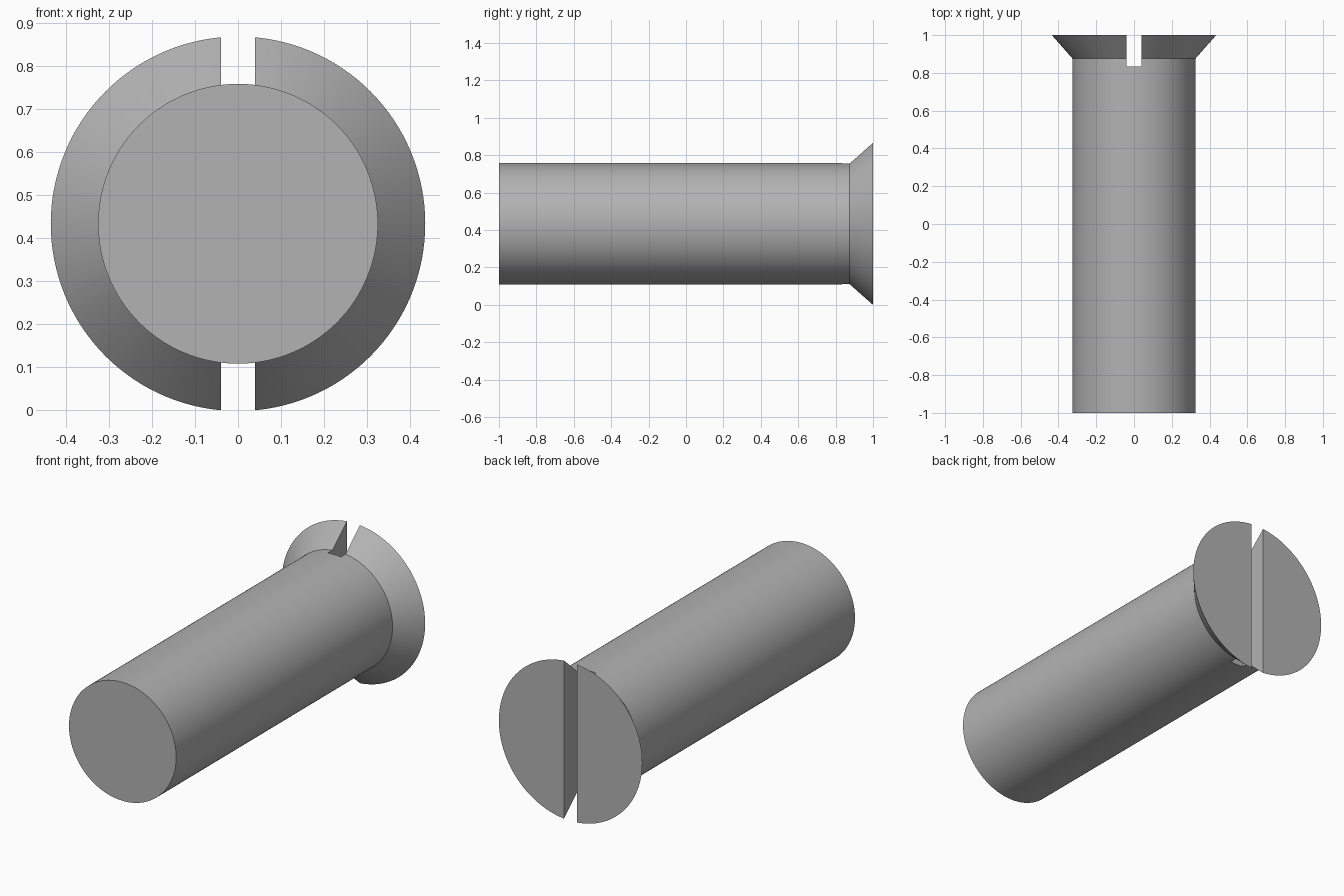
import bpy
import bmesh
from math import radians, tau
from mathutils import Matrix, Vector

CENTRE_Z = 0.433
SEGMENTS = 128

if "Cube" in bpy.data.objects:
    bpy.data.objects.remove(bpy.data.objects["Cube"], do_unlink=True)


def make_material(name, colour):
    mat = bpy.data.materials.new(name)
    mat.use_nodes = True
    mat.diffuse_color = colour
    mat.node_tree.nodes["Principled BSDF"].inputs["Base Color"].default_value = colour
    return mat


def make_object(name, bm):
    bmesh.ops.recalc_face_normals(bm, faces=bm.faces)
    mesh = bpy.data.meshes.new(name)
    bm.to_mesh(mesh)
    bm.free()
    obj = bpy.data.objects.new(name, mesh)
    bpy.context.collection.objects.link(obj)
    return obj


def lathe(name, profile):
    """Turn (radius, y) points around the long axis and cap both ends."""
    bm = bmesh.new()
    rings = []
    for radius, y in profile:
        start = Vector((radius, y, 0))
        rings.append([bm.verts.new(Matrix.Rotation(tau * i / SEGMENTS, 3, "Y") @ start
                                   + Vector((0, 0, CENTRE_Z))) for i in range(SEGMENTS)])
    for a, b in zip(rings, rings[1:]):
        for i in range(SEGMENTS):
            j = (i + 1) % SEGMENTS
            bm.faces.new((a[i], a[j], b[j], b[i]))
    bm.faces.new(rings[0])
    bm.faces.new(rings[-1])
    return make_object(name, bm)


# Shank and countersunk head in one turned body
screw = lathe("countersunk_screw", [(0.325, -1), (0.325, 0.875), (0.435, 1)])
screw.data.materials.append(make_material("grey metal", (0.45, 0.45, 0.45, 1)))

# Slot cutter across the head
bm = bmesh.new()
bmesh.ops.create_cube(bm, size=1)
bmesh.ops.scale(bm, vec=(0.08, 0.4, 1.2), verts=bm.verts)
bmesh.ops.translate(bm, vec=(0, 1.035, CENTRE_Z), verts=bm.verts)
cutter = make_object("slot_cutter", bm)
cutter.hide_render = True

# Cut the driver slot
slot = screw.modifiers.new("driver_slot", "BOOLEAN")
slot.operation = "DIFFERENCE"
slot.solver = "EXACT"
slot.object = cutter
bpy.ops.object.select_all(action="DESELECT")
screw.select_set(True)
bpy.context.view_layer.objects.active = screw
bpy.ops.object.modifier_apply(modifier=slot.name)
bpy.data.objects.remove(cutter, do_unlink=True)

# Smooth the round walls, keep the rims sharp
bpy.ops.object.shade_smooth_by_angle(angle=radians(30))
